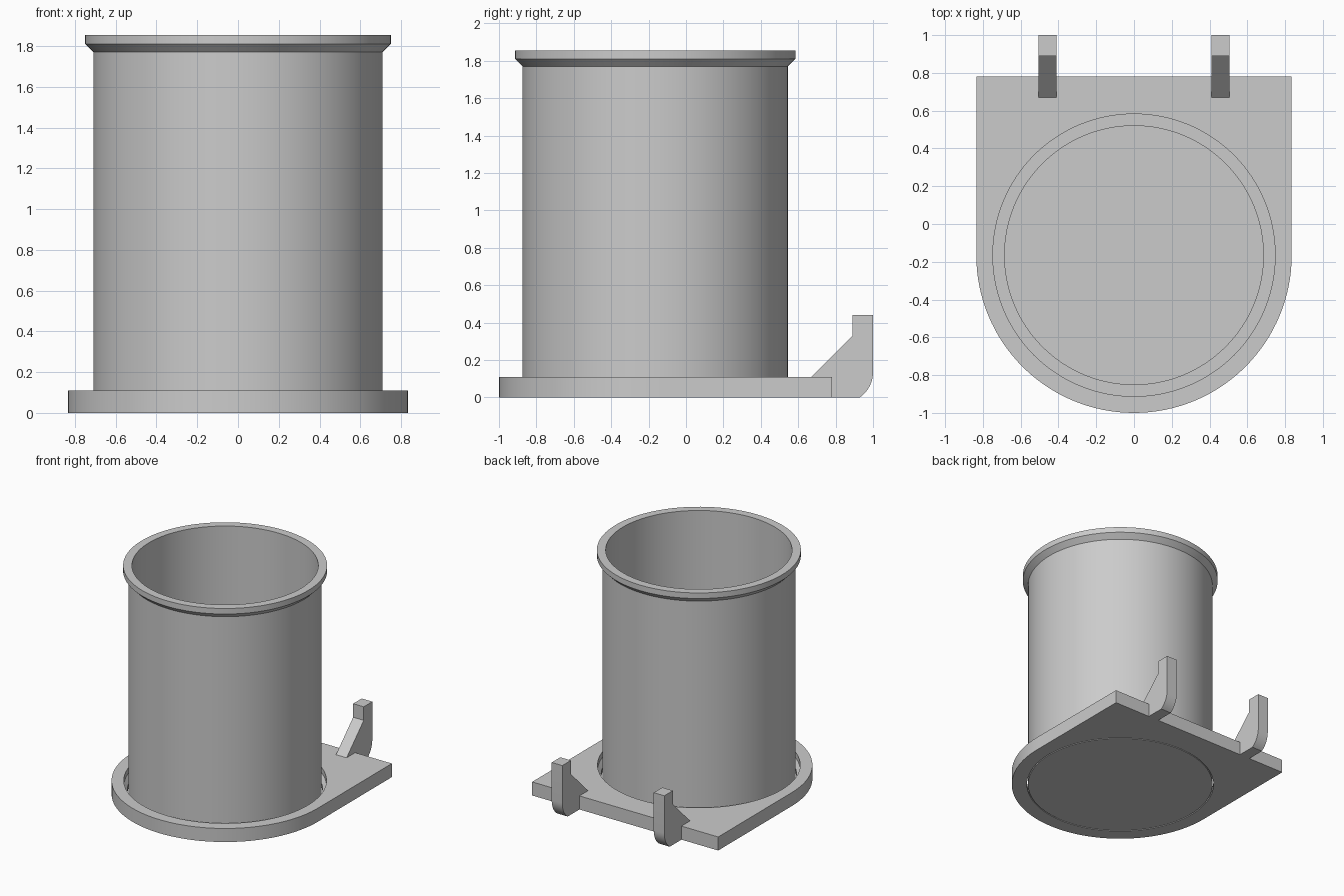
import bpy, bmesh, math

if "Cube" in bpy.data.objects:
    bpy.data.objects.remove(bpy.data.objects["Cube"])

CY = -0.165        # y of the cup axis
PLATE_R = 0.835    # half width of the plate
BACK = 0.945       # distance from the cup axis to the straight back edge
PLATE_H = 0.11
SEGMENTS = 128

grey = bpy.data.materials.new("plain grey")
grey.use_nodes = True
grey.diffuse_color = (0.6, 0.6, 0.6, 1)
grey.node_tree.nodes["Principled BSDF"].inputs["Base Color"].default_value = (0.6, 0.6, 0.6, 1)


def finish(name, bm, smooth=True):
    bmesh.ops.remove_doubles(bm, verts=bm.verts, dist=1e-5)
    bmesh.ops.recalc_face_normals(bm, faces=bm.faces)
    mesh = bpy.data.meshes.new(name)
    bm.to_mesh(mesh)
    bm.free()
    mesh.materials.append(grey)
    obj = bpy.data.objects.new(name, mesh)
    bpy.context.collection.objects.link(obj)
    if smooth:
        bpy.ops.object.select_all(action="DESELECT")
        obj.select_set(True)
        bpy.context.view_layer.objects.active = obj
        bpy.ops.object.shade_smooth_by_angle(angle=math.radians(25))
    return obj


# Cup: closed floor, thin wall and flared rim, spun from one profile
profile = [(0, 0), (0.71, 0), (0.71, 1.77), (0.75, 1.81), (0.75, 1.855),
           (0.685, 1.855), (0.685, 0.025), (0, 0.025)]
bm = bmesh.new()
verts = [bm.verts.new((r, CY, z)) for r, z in profile]
edges = [bm.edges.new(pair) for pair in zip(verts, verts[1:])]
bmesh.ops.spin(bm, geom=verts + edges, cent=(0, CY, 0), axis=(0, 0, 1),
               angle=math.tau, steps=SEGMENTS)
finish("cup", bm)


# Base plate: round front, square back, countersunk hole around the cup
def outline_radius(a):
    if math.sin(a) <= 1e-6:
        return PLATE_R
    return min(PLATE_R / max(abs(math.cos(a)), 1e-6), BACK / math.sin(a))


corner = math.atan2(BACK, PLATE_R)
angles = sorted([math.tau * i / SEGMENTS for i in range(SEGMENTS)]
                + [corner, math.pi - corner])
bm = bmesh.new()
rings = []
for a in angles:
    r = outline_radius(a)
    section = [(r, 0), (r, PLATE_H), (0.745, PLATE_H), (0.745, 0.065),
               (0.718, 0.035), (0.718, 0)]
    rings.append([bm.verts.new((q * math.cos(a), CY + q * math.sin(a), z))
                  for q, z in section])
for i, ring in enumerate(rings):
    following = rings[(i + 1) % len(rings)]
    for j in range(len(ring)):
        k = (j + 1) % len(ring)
        bm.faces.new((ring[j], following[j], following[k], ring[k]))
finish("base_plate", bm)


# Hooks: extruded side profile with a rounded lower back corner
def hook(name, x, width=0.095):
    outline = [(0.78, 0), (0.78, PLATE_H), (0.67, PLATE_H), (0.89, 0.33),
               (0.89, 0.44), (1.0, 0.44)]
    for i in range(9):
        t = math.radians(55) * i / 8
        outline.append((0.835 + 0.165 * math.cos(t), 0.135 - 0.165 * math.sin(t)))
    bm = bmesh.new()
    face = bm.faces.new([bm.verts.new((x - width / 2, y, z)) for y, z in outline])
    moved = bmesh.ops.extrude_face_region(bm, geom=[face])["geom"]
    bmesh.ops.translate(bm, vec=(width, 0, 0),
                        verts=[v for v in moved if isinstance(v, bmesh.types.BMVert)])
    finish(name, bm)


hook("left_hook", 0.458)
hook("right_hook", -0.458)
